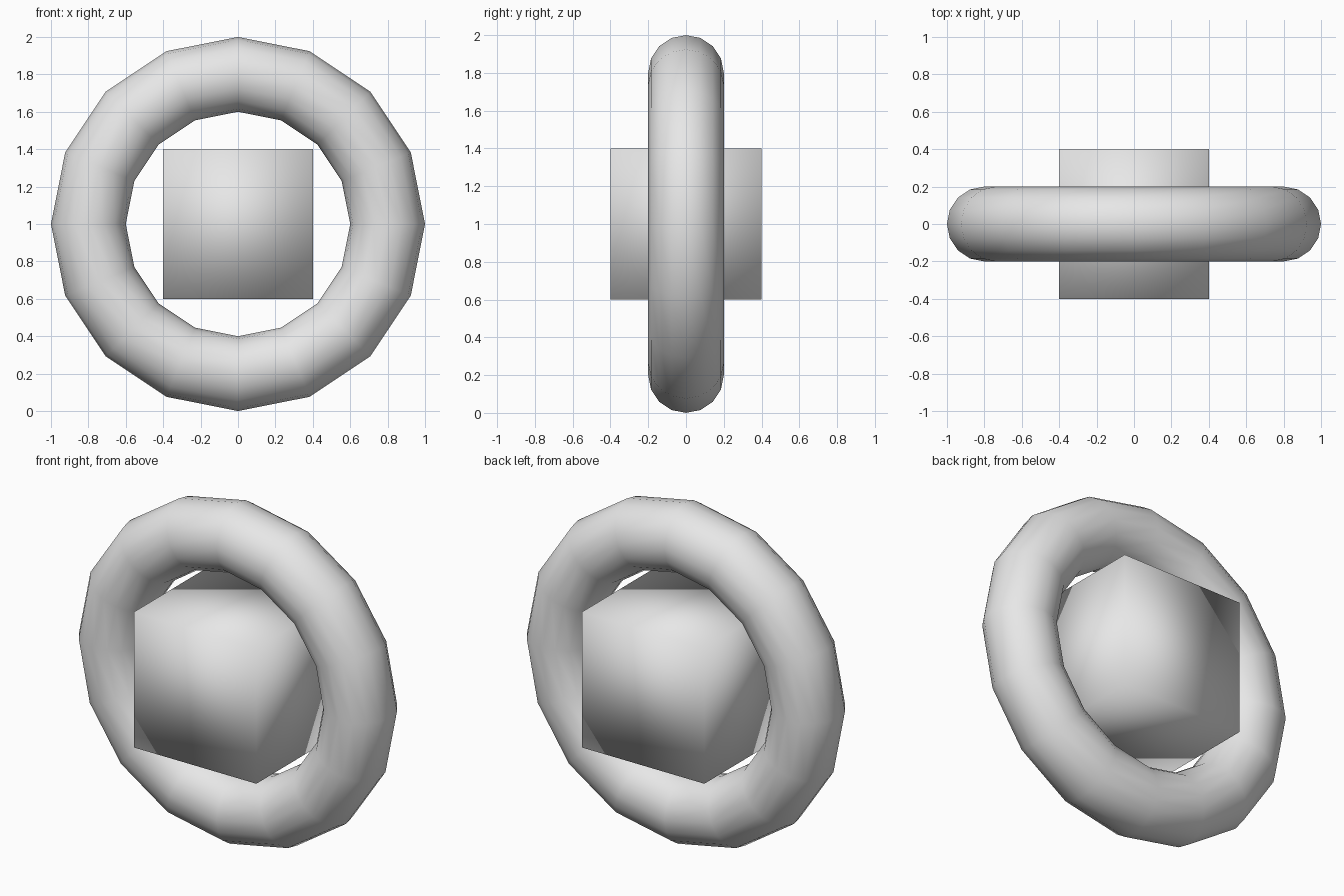
import bpy
import math

default = bpy.data.objects.get("Cube")
if default:
    bpy.data.objects.remove(default, do_unlink=True)

# Single plain grey
grey = bpy.data.materials.new("light_grey")
grey.use_nodes = True
colour = (0.8, 0.8, 0.8, 1.0)
grey.diffuse_color = colour
grey.node_tree.nodes["Principled BSDF"].inputs["Base Color"].default_value = colour

CENTRE = (0, 0, 1)


def finish(name):
    """Name the new part, colour it and smooth all its faces."""
    part = bpy.context.object
    part.name = name
    part.data.name = name
    part.data.materials.append(grey)
    bpy.ops.object.shade_smooth()


# Upright ring, facing the front
bpy.ops.mesh.primitive_torus_add(
    major_segments=16, minor_segments=16, major_radius=0.8, minor_radius=0.2,
    location=CENTRE, rotation=(math.pi / 2, 0, 0))
finish("outer_ring")

# Smooth-shaded block floating in the middle of the ring
bpy.ops.mesh.primitive_cube_add(size=0.8, location=CENTRE)
finish("centre_block")
